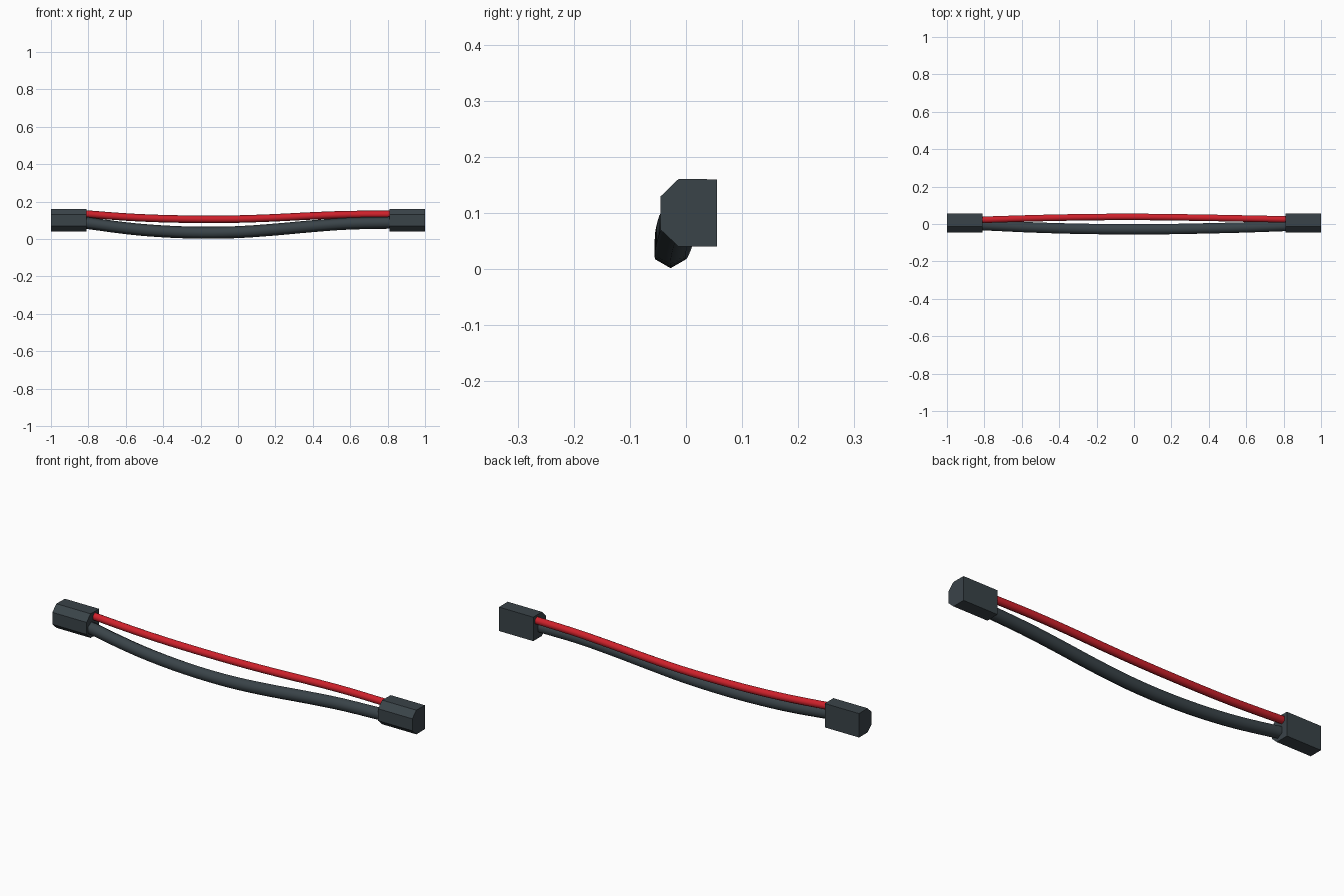
import bpy, bmesh, math
from mathutils import Vector

if "Cube" in bpy.data.objects:
    bpy.data.objects.remove(bpy.data.objects["Cube"])


def material(name, rgb):
    m = bpy.data.materials.new(name)
    m.diffuse_color = (*rgb, 1)
    m.use_nodes = True
    m.node_tree.nodes["Principled BSDF"].inputs["Base Color"].default_value = m.diffuse_color
    return m


SLATE = material("dark slate", (0.042, 0.057, 0.066))
RED = material("red", (0.62, 0.015, 0.024))


def loft(name, rings, mat, smooth):
    """Skin a row of equal-length closed rings and cap both ends."""
    bm = bmesh.new()
    vr = [[bm.verts.new(p) for p in ring] for ring in rings]
    n = len(vr[0])
    for a, b in zip(vr, vr[1:]):
        for i in range(n):
            f = bm.faces.new((a[i], a[(i + 1) % n], b[(i + 1) % n], b[i]))
            f.smooth = smooth
    bm.faces.new(vr[0])
    bm.faces.new(vr[-1])
    bmesh.ops.recalc_face_normals(bm, faces=bm.faces)
    me = bpy.data.meshes.new(name)
    bm.to_mesh(me)
    bm.free()
    me.materials.append(mat)
    ob = bpy.data.objects.new(name, me)
    bpy.context.collection.objects.link(ob)
    return ob


def spline(pts, steps=3):
    """Catmull-Rom curve through the points."""
    p = [Vector(q) for q in pts]
    p = [2 * p[0] - p[1]] + p + [2 * p[-1] - p[-2]]
    out = []
    for a, b, c, d in zip(p, p[1:], p[2:], p[3:]):
        for k in range(steps):
            t = k / steps
            out.append(0.5 * (2 * b + (c - a) * t + (2 * a - 5 * b + 4 * c - d) * t * t
                              + (3 * b - a - 3 * c + d) * t ** 3))
    return out + [p[-2]]


def wire(name, pts, r, mat):
    # six-sided cable, one corner pointing down
    angles = [math.radians(30 + 60 * i) for i in range(6)]
    rings = [[c + Vector((0, r * math.cos(a), r * math.sin(a))) for a in angles]
             for c in spline(pts)]
    return loft(name, rings, mat, True)


# end connectors: block with two bevelled front edges
profile = [(0.055, 0.04), (0.055, 0.16), (-0.013, 0.161),
           (-0.045, 0.13), (-0.045, 0.07), (-0.013, 0.04)]
for name, x0, x1 in (("left_connector", -1, -0.81), ("right_connector", 0.81, 1)):
    loft(name, [[(x, y, z) for y, z in profile] for x in (x0, x1)], SLATE, False)

# thick dark cable, sagging towards the left
wire("dark_cable", [(-0.85, -0.004, 0.092), (-0.6, -0.016, 0.058), (-0.4, -0.023, 0.041),
                    (-0.2, -0.027, 0.034), (0, -0.028, 0.037), (0.2, -0.027, 0.051),
                    (0.4, -0.023, 0.069), (0.6, -0.018, 0.083), (0.85, -0.009, 0.088)],
     0.032, SLATE)

# thin red cable
wire("red_cable", [(-0.85, 0.021, 0.137), (-0.6, 0.029, 0.118), (-0.4, 0.034, 0.109),
                   (-0.2, 0.037, 0.106), (0, 0.038, 0.107), (0.2, 0.036, 0.114),
                   (0.4, 0.033, 0.124), (0.6, 0.029, 0.131), (0.85, 0.024, 0.132)],
     0.02, RED)
